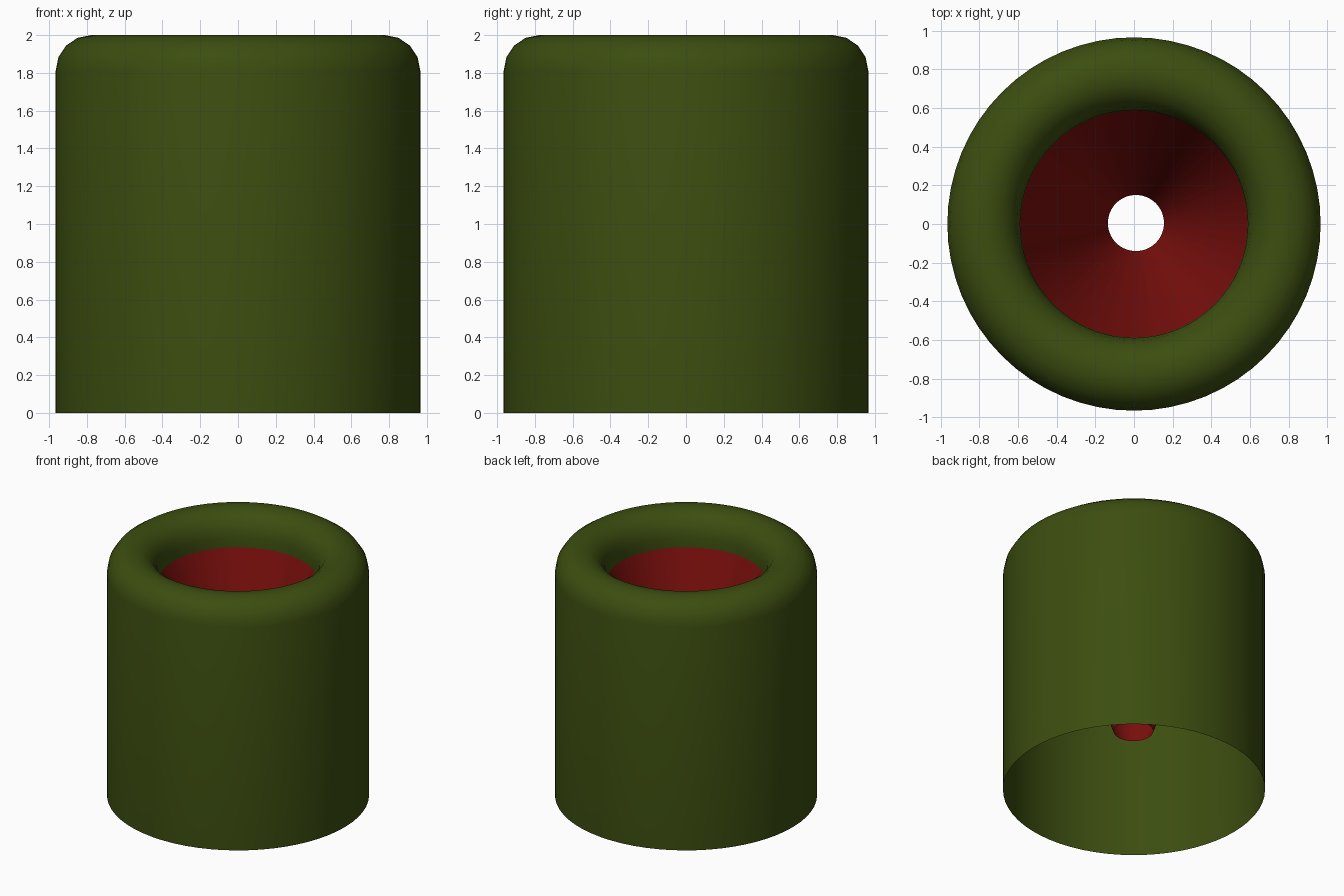
import bpy, math

if "Cube" in bpy.data.objects:
    bpy.data.objects.remove(bpy.data.objects["Cube"])

SEG = 64


def material(name, rgb):
    m = bpy.data.materials.new(name)
    m.diffuse_color = (*rgb, 1)
    m.use_nodes = True
    m.node_tree.nodes["Principled BSDF"].inputs["Base Color"].default_value = m.diffuse_color
    return m


def revolve(name, profile, mat):
    """Spin a list of (radius, z, centre x, centre y) rings into an open sheet."""
    verts, faces = [], []
    for r, z, cx, cy in profile:
        for i in range(SEG):
            a = 2 * math.pi * i / SEG
            verts.append((cx + r * math.cos(a), cy + r * math.sin(a), z))
    for k in range(len(profile) - 1):
        for i in range(SEG):
            j = (i + 1) % SEG
            faces.append((k * SEG + i, k * SEG + j, (k + 1) * SEG + j, (k + 1) * SEG + i))
    me = bpy.data.meshes.new(name)
    me.from_pydata(verts, [], faces)
    me.materials.append(mat)
    me.shade_smooth()
    ob = bpy.data.objects.new(name, me)
    bpy.context.collection.objects.link(ob)
    return ob


green = material("olive_green", (0.045, 0.075, 0.005))
red = material("dark_red", (0.2, 0.005, 0.004))

# Outer shell, open underneath, with a rounded lip rolling inward
shell = [(0.965, 0, 0, 0)]
for k in range(9):
    a = math.pi * k / 8
    shell.append((0.777 + 0.188 * math.cos(a), 1.812 + 0.188 * math.sin(a), 0, 0))
shell.append((0.587, 1.74, 0, 0))
revolve("outer_shell", shell, green)

# Funnel hanging inside the shell, open at its narrow lower end
revolve("inner_funnel", [(0.145, 0.49, 0.01, 0.005), (0.587, 1.74, 0, 0)], red)
